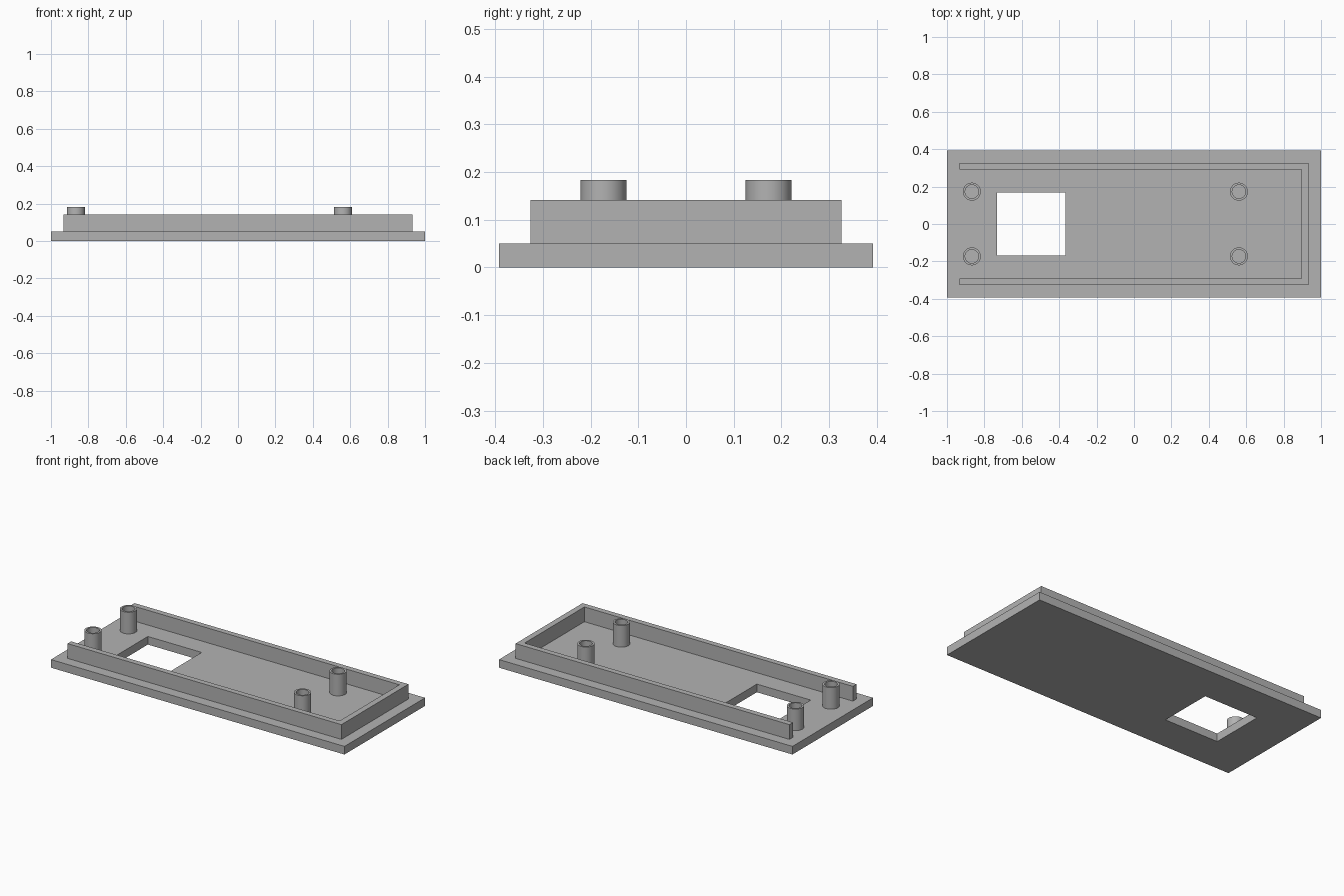
import bpy, bmesh, math
from mathutils import Matrix, Vector

if "Cube" in bpy.data.objects:
    bpy.data.objects.remove(bpy.data.objects["Cube"])

grey = bpy.data.materials.new("plain grey")
grey.use_nodes = True
COLOUR = (0.45, 0.45, 0.45, 1)
grey.diffuse_color = COLOUR
grey.node_tree.nodes["Principled BSDF"].inputs["Base Color"].default_value = COLOUR

BASE_TOP, WALL_TOP, POST_TOP = 0.05, 0.141, 0.183


def finish(name, bm):
    bmesh.ops.recalc_face_normals(bm, faces=bm.faces)
    mesh = bpy.data.meshes.new(name)
    bm.to_mesh(mesh)
    bm.free()
    mesh.materials.append(grey)
    obj = bpy.data.objects.new(name, mesh)
    bpy.context.collection.objects.link(obj)
    return obj


def extrude_up(bm, height):
    """Thicken the flat faces in bm upwards into a closed solid."""
    result = bmesh.ops.extrude_face_region(bm, geom=bm.faces[:], use_keep_orig=True)
    verts = [v for v in result["geom"] if isinstance(v, bmesh.types.BMVert)]
    bmesh.ops.translate(bm, verts=verts, vec=(0, 0, height))


# Base plate: a grid of cells with the window cell left out
xs, ys = (-1, -0.732, -0.365, 1), (-0.392, -0.168, 0.168, 0.392)
bm = bmesh.new()
grid = [[bm.verts.new((x, y, 0)) for y in ys] for x in xs]
for i in range(3):
    for j in range(3):
        if (i, j) != (1, 1):
            bm.faces.new((grid[i][j], grid[i + 1][j], grid[i + 1][j + 1], grid[i][j + 1]))
extrude_up(bm, BASE_TOP)
finish("base_plate", bm)

# Locating rim: U-shaped wall, open at one end
half = [(-0.933, 0.291), (-0.933, 0.326), (0.933, 0.326)]
inner = (0.896, 0.291)
outline = half + [(x, -y) for x, y in reversed(half)] + [(inner[0], -inner[1]), inner]
bm = bmesh.new()
bm.faces.new([bm.verts.new((x, y, BASE_TOP)) for x, y in outline])
extrude_up(bm, WALL_TOP - BASE_TOP)
finish("locating_rim", bm)


# Hollow mounting posts: a tube section spun around its axis
def post(name, x, y):
    bm = bmesh.new()
    section = [(0.048, BASE_TOP), (0.048, POST_TOP), (0.036, POST_TOP), (0.036, BASE_TOP)]
    verts = [bm.verts.new((x + r, y, z)) for r, z in section]
    edges = [bm.edges.new(pair) for pair in zip(verts, verts[1:])]
    bmesh.ops.spin(bm, geom=verts + edges, cent=(x, y, 0), axis=(0, 0, 1),
                   angle=math.tau, steps=40, use_merge=True)
    bmesh.ops.remove_doubles(bm, verts=bm.verts, dist=0.0001)
    obj = finish(name, bm)
    bpy.ops.object.select_all(action="DESELECT")
    bpy.context.view_layer.objects.active = obj
    obj.select_set(True)
    bpy.ops.object.shade_smooth_by_angle(angle=math.radians(30))


for end, x in (("right", -0.867), ("left", 0.561)):
    for side, y in (("front", -0.173), ("back", 0.173)):
        post(f"{side}_{end}_post", x, y)
